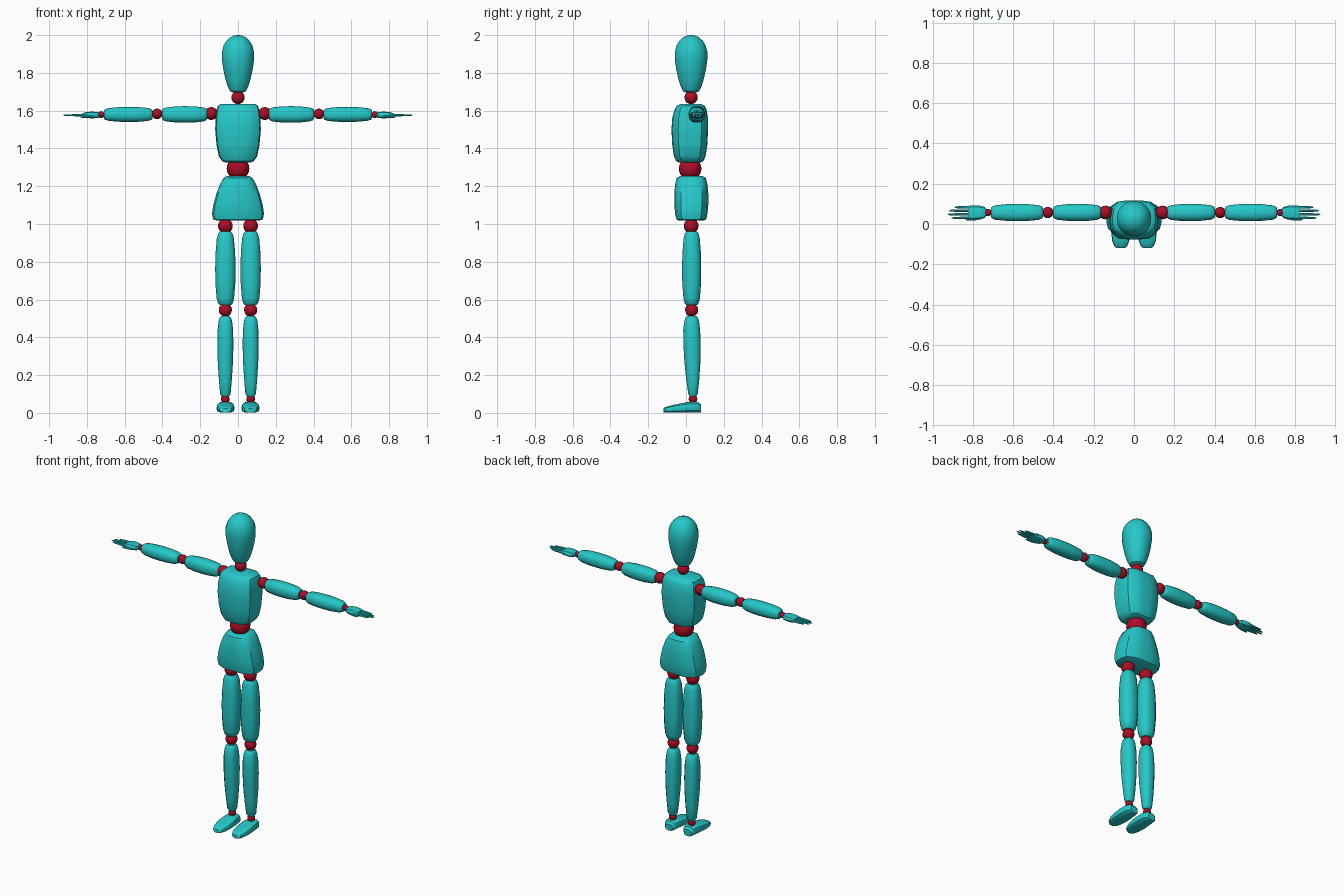
import bpy, bmesh, math
from mathutils import Vector


def material(name, rgb):
    m = bpy.data.materials.new(name)
    m.diffuse_color = (*rgb, 1)
    return m


TEAL = material("teal body", (0.019, 0.58, 0.58))
RED = material("red joint", (0.42, 0.004, 0.018))


def finish(bm, name, mat):
    bmesh.ops.recalc_face_normals(bm, faces=bm.faces)
    me = bpy.data.meshes.new(name)
    bm.to_mesh(me)
    bm.free()
    me.materials.append(mat)
    ob = bpy.data.objects.new(name, me)
    bpy.context.collection.objects.link(ob)
    bpy.ops.object.select_all(action='DESELECT')
    ob.select_set(True)
    bpy.context.view_layer.objects.active = ob
    bpy.ops.object.shade_smooth_by_angle(angle=math.radians(35))
    return ob


def ball(name, x, y, z, r):
    bm = bmesh.new()
    bmesh.ops.create_uvsphere(bm, u_segments=16, v_segments=10, radius=r)
    bmesh.ops.translate(bm, verts=bm.verts, vec=(x, y, z))
    finish(bm, name, RED)


# Skin rounded-box sections (position, centre u, centre v, half u, half v) along an axis
def loft(name, axis, sections, power=3.0, sides=16, side=1):
    place = {'z': lambda t, u, v: Vector((u * side, v, t)),
             'x': lambda t, u, v: Vector((t * side, u, v)),
             'y': lambda t, u, v: Vector((u * side, t, v))}[axis]
    bm = bmesh.new()
    rings = []
    for t, cu, cv, hu, hv in sections:
        ring = []
        for i in range(sides):
            a = 2 * math.pi * (i + 0.5) / sides
            c, s = math.cos(a), math.sin(a)
            k = (abs(c) ** power + abs(s) ** power) ** (-1 / power)
            ring.append(bm.verts.new(place(t, cu + hu * k * c, cv + hv * k * s)))
        rings.append(ring)
    for a, b in zip(rings, rings[1:]):
        for i in range(sides):
            j = (i + 1) % sides
            bm.faces.new((a[i], a[j], b[j], b[i]))
    bm.faces.new(rings[0])
    bm.faces.new(rings[-1])
    return finish(bm, name, TEAL)


# Limb segment: (fraction along, fraction of half width) profile
LIMB = [(0, .55), (.025, .72), (.09, .86), (.3, .98), (.5, 1), (.7, .97),
        (.91, .84), (.975, .70), (1, .55)]


def limb(name, axis, start, end, cu, cv, hu, hv, side):
    loft(name, axis, [(start + (end - start) * f, cu, cv, hu * w, hv * w)
                      for f, w in LIMB], 2.6, 16, side)


# Head: egg shape with narrow chin
loft("head", 'z', [(z, 0, 0.027, w, w * 1.01) for z, w in (
    (1.695, .025), (1.703, .042), (1.73, .056), (1.77, .068), (1.82, .079), (1.87, .086),
    (1.91, .086), (1.945, .077), (1.97, .062), (1.988, .043), (1.997, .022), (2.0, .006))],
    2.1, 20)
ball("neck_joint", 0, .027, 1.67, .035)

# Torso
loft("chest", 'z', [
    (1.325, 0, .02, .066, .055), (1.334, 0, .02, .085, .073), (1.36, 0, .02, .102, .084),
    (1.42, 0, .02, .114, .093), (1.50, 0, .02, .121, .097), (1.56, 0, .022, .119, .095),
    (1.605, 0, .024, .113, .085), (1.626, 0, .025, .106, .073), (1.636, 0, .025, .09, .054)], 3.8)
ball("waist_joint", 0, .022, 1.293, .060)
loft("pelvis", 'z', [
    (1.018, 0, .028, .11, .068), (1.025, 0, .028, .132, .079), (1.055, 0, .028, .138, .086),
    (1.10, 0, .028, .131, .09), (1.16, 0, .028, .115, .09), (1.21, 0, .028, .096, .086),
    (1.243, 0, .028, .077, .077), (1.255, 0, .028, .058, .058)], 3.2)

for side, tag in ((-1, "left"), (1, "right")):
    # Leg
    ball(tag + "_hip_joint", side * .067, .027, .99, .039)
    limb(tag + "_thigh", 'z', .57, .96, .067, .03, .054, .051, side)
    ball(tag + "_knee_joint", side * .067, .03, .545, .035)
    loft(tag + "_shin", 'z', [
        (.088, .067, .037, .02, .018), (.10, .067, .037, .028, .025),
        (.17, .067, .036, .034, .034), (.26, .067, .034, .040, .042),
        (.36, .067, .032, .043, .046), (.44, .067, .03, .041, .045),
        (.485, .067, .03, .036, .039), (.505, .067, .03, .03, .032),
        (.512, .067, .03, .022, .024)], 2.6, 16, side)
    ball(tag + "_ankle_joint", side * .067, .037, .073, .023)
    # Foot: wedge with a flat sole, lower at the toes
    loft(tag + "_foot", 'y', [(y, .066, h / 2, w, h / 2 - .001) for y, w, h in (
        (-.12, .018, .024), (-.112, .031, .031), (-.085, .042, .039), (-.045, .047, .048),
        (.0, .046, .057), (.04, .042, .061), (.068, .036, .056), (.08, .024, .042))],
        3.2, 16, side)

    # Arm
    ball(tag + "_shoulder_joint", side * .142, .057, 1.585, .034)
    limb(tag + "_upper_arm", 'x', .163, .402, .057, 1.58, .043, .044, side)
    ball(tag + "_elbow_joint", side * .428, .057, 1.583, .028)
    limb(tag + "_forearm", 'x', .452, .71, .057, 1.58, .043, .040, side)
    ball(tag + "_wrist_joint", side * .724, .057, 1.579, .018)
    # Hand: palm, four fingers and thumb
    loft(tag + "_palm", 'x', [
        (.733, .057, 1.577, .016, .011), (.742, .057, 1.577, .028, .016),
        (.77, .057, 1.577, .035, .018), (.805, .057, 1.577, .036, .016),
        (.822, .057, 1.577, .033, .010)], 3, 12, side)
    for n, (y, tip) in enumerate(((.030, .905), (.048, .925), (.066, .918), (.083, .89))):
        loft(f"{tag}_finger_{n + 1}", 'x', [
            (.815, y, 1.576, .007, .007), (.86, y, 1.576, .0065, .006),
            (tip - .01, y, 1.576, .005, .004), (tip, y, 1.576, .002, .002)], 2.4, 8, side)
    loft(tag + "_thumb", 'x', [
        (.76, .030, 1.571, .007, .007), (.79, .025, 1.569, .008, .007),
        (.825, .022, 1.568, .006, .006), (.835, .022, 1.568, .002, .002)], 2.4, 8, side)
